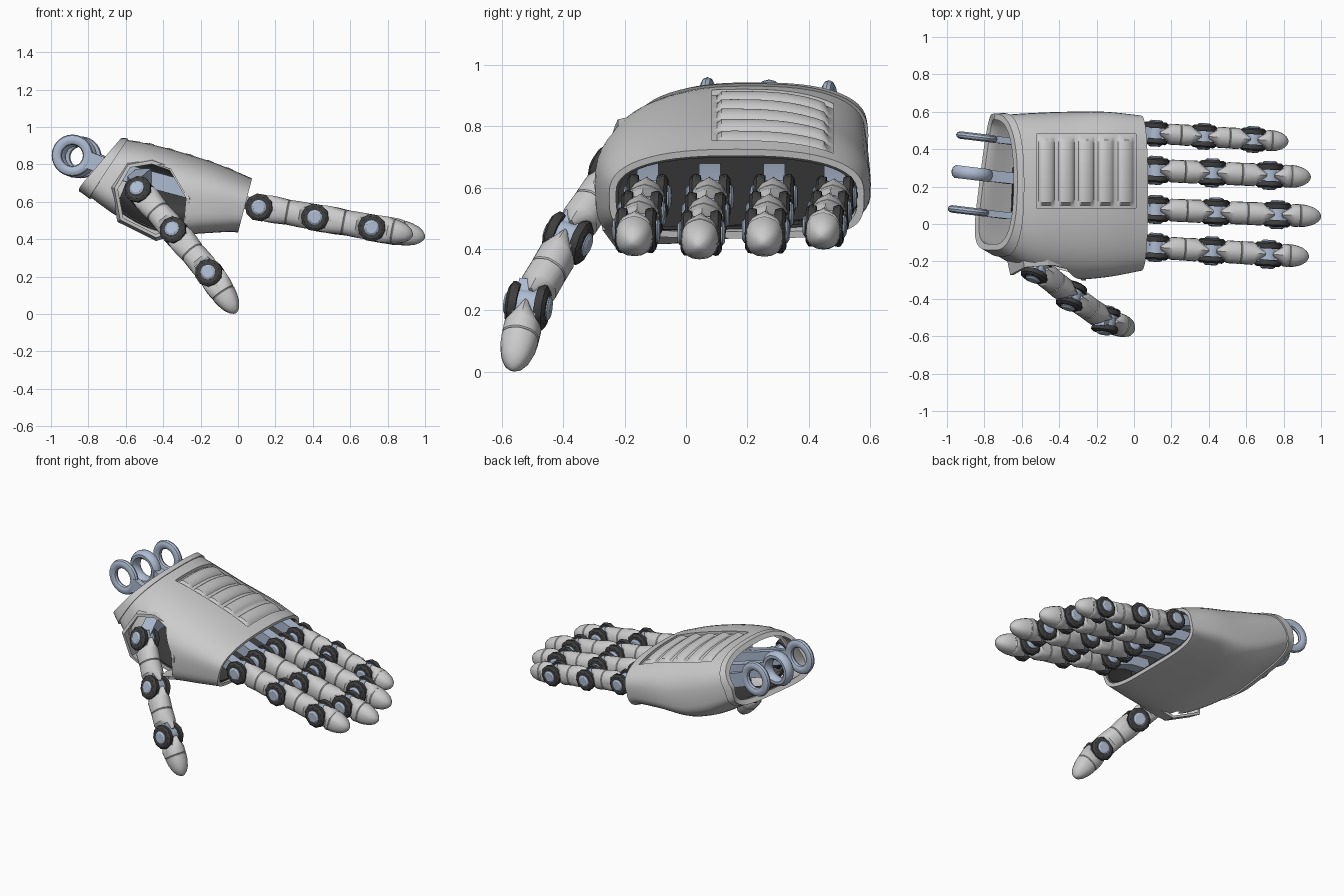
import bpy, bmesh, math
from mathutils import Vector, Matrix
from mathutils.bvhtree import BVHTree

if "Cube" in bpy.data.objects:
    bpy.data.objects.remove(bpy.data.objects["Cube"])

TAU = 2 * math.pi

def material(name, col):
    m = bpy.data.materials.new(name)
    m.diffuse_color = (*col, 1)
    m.use_nodes = True
    m.node_tree.nodes["Principled BSDF"].inputs["Base Color"].default_value = m.diffuse_color
    return m

DARK = material("dark_joint", (0.05, 0.05, 0.05))
BLUE = material("blue_steel", (0.42, 0.50, 0.64))

def shade(ob, angle=35):
    bpy.ops.object.select_all(action='DESELECT')
    ob.select_set(True)
    bpy.context.view_layer.objects.active = ob
    bpy.ops.object.shade_smooth_by_angle(angle=math.radians(angle))

def build(name, parts, mat=None, cyclic=False, angle=35):
    """One object from several lofts; each part is a list of point rings."""
    bm = bmesh.new()
    for rings in parts:
        vs = [[bm.verts.new(p) for p in r] for r in rings]
        n, m = len(vs), len(vs[0])
        for i in range(n if cyclic else n - 1):
            a, b = vs[i], vs[(i + 1) % n]
            for j in range(m):
                bm.faces.new((a[j], a[(j + 1) % m], b[(j + 1) % m], b[j]))
        if not cyclic:
            bm.faces.new(vs[0])
            bm.faces.new(vs[-1])
    bmesh.ops.recalc_face_normals(bm, faces=bm.faces)
    me = bpy.data.meshes.new(name)
    bm.to_mesh(me)
    bm.free()
    ob = bpy.data.objects.new(name, me)
    bpy.context.collection.objects.link(ob)
    if mat:
        me.materials.append(mat)
    shade(ob, angle)
    return ob

def cut(obs, cutter):
    for ob in obs:
        mod = ob.modifiers.new("cut", 'BOOLEAN')
        mod.operation, mod.object, mod.solver = 'DIFFERENCE', cutter, 'EXACT'
        bpy.context.view_layer.objects.active = ob
        bpy.ops.object.modifier_apply(modifier=mod.name)
        shade(ob)
    bpy.data.objects.remove(cutter)

# Palm sections, wrist to knuckles: top x, z, bottom x, z, y min, y max
SECTIONS = [(-.63, .935, -.865, .66, -.13, .58), (-.49, .915, -.65, .50, -.24, .592),
            (-.30, .865, -.43, .395, -.295, .6), (-.10, .80, -.21, .41, -.285, .6),
            (.075, .725, .0, .435, -.25, .58)]

def section(u):
    f = u * (len(SECTIONS) - 1)
    i = min(int(f), len(SECTIONS) - 2)
    t = f - i
    p0, p1, p2, p3 = [SECTIONS[max(0, min(len(SECTIONS) - 1, i + k))] for k in (-1, 0, 1, 2)]
    return [b + .5 * t * (c - a + t * (2 * a - 5 * b + 4 * c - d + t * (3 * (b - c) + d - a)))
            for a, b, c, d in zip(p0, p1, p2, p3)]

def palm_ring(u, off, n=56):
    xt, zt, xb, zb, y0, y1 = section(u)
    top, bot = Vector((xt, 0, zt)), Vector((xb, 0, zb))
    mid, half = (top + bot) / 2, (top - bot) / 2
    half *= 1 - off / half.length
    out = []
    for k in range(n):
        c, s = math.cos(TAU * k / n), math.sin(TAU * k / n)
        e = 2 / 2.5 if s > 0 else 2 / 4
        t = math.copysign(abs(s) ** e, s)
        p = mid + half * t
        p.y = (y0 + y1) / 2 + ((y1 - y0) / 2 - off) * math.copysign(abs(c) ** e, c)
        g = max(0, min(1, (p.y - y0) / (y1 - y0))) * max(0, -t)   # shallower on the little-finger side
        p.z += .09 * g * math.sin(math.pi * u) ** .7
        p.x += .09 * g * max(0, 1 - 3 * u)
        out.append(p)
    return out

def tube(name, u0, u1, outer, inner, steps, mat=None):
    us = [u0 + (u1 - u0) * k / steps for k in range(steps + 1)]
    return build(name, [[palm_ring(u, outer) for u in us] + [palm_ring(u, inner) for u in us[::-1]]],
                 mat, cyclic=True)

shell = tube("palm_shell", 0, 1, 0, .022, 20)
liner = tube("palm_liner", .22, .97, .024, .034, 14, DARK)
tube("wrist_collar", 0, .09, -.01, .012, 3)
build("palm_bulkhead", [[palm_ring(.66, .03), palm_ring(.69, .03)]], DARK)

# Recessed vent panel with five louvres on the back of the hand
bm = bmesh.new()
bm.from_mesh(shell.data)
tree = BVHTree.FromBMesh(bm)
bm.free()
VX, VW, VY, VD = -.52, .53, .085, .395
rows = []
for i in range(101):
    f = i / 100
    x, ring = VX + VW * f, []
    b = f * 5
    q = (b % 1 - .13) / .74
    bar = math.sin(math.pi * q) ** .45 if 0 < q < 1 else 0
    for j in range(27):
        g = j / 26
        fade = 1 if .06 < g < .94 else 0
        z = tree.ray_cast(Vector((x, VY + VD * g, 3)), Vector((0, 0, -1)))[0].z
        ring.append(Vector((x, VY + VD * g, z - .018 + .021 * bar * fade)))
    ring += [ring[-1] - Vector((0, 0, .012)), ring[0] - Vector((0, 0, .012))]
    rows.append(ring)
cut([shell], build("vent_cutter", [[[Vector((x, y, z)) for x, y in
    ((VX, VY), (VX + VW, VY), (VX + VW, VY + VD), (VX, VY + VD))] for z in (.66, 1.2)]]))
build("vent_louvres", [rows], angle=40)

# Thumb opening with a faceted flange: x, z, y
HOLE = [(-.65, .67, -.26), (-.58, .79, -.22), (-.46, .81, -.21), (-.36, .775, -.21),
        (-.27, .62, -.29), (-.285, .47, -.26), (-.44, .42, -.22), (-.62, .51, -.22)]
cut([shell, liner], build("thumb_cutter", [[[Vector((x, y, z)) for x, z, _ in HOLE] for y in (-.5, -.12)]]))
flange = []
for x, z, y in HOLE:
    e = Vector((x + .46, 0, z - .62)).normalized()
    flange.append([Vector((x, y + d, z)) + e * r for r, d in
                   ((-.008, -.012), (.012, -.012), (.03, .07), (.012, .07))])
build("thumb_flange", [flange], cyclic=True, angle=20)

# Helpers for finger parts
def frame(a, b, axis):
    X = (b - a).normalized()
    Y = (axis - X * axis.dot(X)).normalized()
    M = Matrix((X, Y, X.cross(Y))).transposed().to_4x4()
    M.translation = a
    return M

def along(M, prof, n=20):
    """Phalanx loft: profile of (x, half width, half height) with a dorsal ridge."""
    def pw(v):
        return math.copysign(abs(v) ** .85, v)
    return [[M @ Vector((x, w * pw(math.cos(TAU * k / n)),
                         h * pw(math.sin(TAU * k / n)) * (1.06 if k == n // 4 else 1)))
             for k in range(n)] for x, w, h in prof]

def turned(M, prof, n=14):
    """Pin loft around the hinge axis: profile of (y, radius)."""
    return [[M @ Vector((r * math.cos(TAU * k / n), y, r * math.sin(TAU * k / n)))
             for k in range(n)] for y, r in prof]

def beam(pts, w, h):
    """Bar along x-z points with half width w and half height h."""
    out = []
    for i, p in enumerate(pts):
        d = (Vector(pts[min(i + 1, len(pts) - 1)]) - Vector(pts[max(i - 1, 0)])).normalized()
        side = d.cross(Vector((0, 0, 1))).normalized()
        up = side.cross(d)
        out.append([Vector(p) + side * w * a + up * h * b for a, b in ((-1, -1), (1, -1), (1, 1), (-1, 1))])
    return out

def finger(name, pts, axis, s=1):
    pts, axis = [Vector(p) for p in pts], Vector(axis)
    shells, discs, pins = [], [], []
    for i in range(3):
        M = frame(pts[i], pts[i + 1], axis)
        l = (pts[i + 1] - pts[i]).length / s
        M = M @ Matrix.Scale(s, 4)
        g = l * .5
        prof = [(.018, .012, .066), (.05, .035, .07), (.085, .061, .07),
                (g - .004, .061, .065), (g, .058, .061), (g + .004, .061, .065)]
        if i < 2:
            prof += [(l - .085, .062, .067), (l - .052, .035, .067), (l - .025, .012, .062)]
        else:
            prof += [(.66 * l, .058, .059), (.82 * l, .047, .047), (.93 * l, .031, .03),
                     (.98 * l, .016, .015), (l, .005, .005)]
        shells.append(along(M, prof))
        for q in (-1, 1):
            discs.append(turned(M, [(q * .03, .07), (q * .046, .075), (q * .056, .074), (q * .066, .06)], 10))
            pins.append(turned(M, [(q * .05, .04), (q * .07, .04), (q * .077, .03)]))
        pins.append(turned(M, [(-.034, .055), (.034, .055)]))
        pins.append([[M @ Vector((x, y, z)) for y, z in ((-.04, -.045), (.04, -.045), (.04, .045), (-.04, .045))]
                     for x in (-.075 if i else -.04, .085)])
    build(name + "_segments", shells)
    build(name + "_joint_discs", discs, DARK)
    build(name + "_pins", pins, BLUE)

# Four fingers: name, base y, tip x, tip y, scale
tendons = []
for name, yb, xt, yt, s in (("index_finger", -.125, .935, -.175, 1), ("middle_finger", .078, 1.0, .04, 1),
                            ("ring_finger", .287, .945, .25, 1), ("little_finger", .485, .825, .44, .92)):
    a = Vector((.115, yb, .57))
    b = Vector((xt, yt, .57 - .16 * (xt - .115) / .885))
    finger(name, [a.lerp(b, t) for t in (0, .365, .735, 1)], (0, 1, 0), s)
    tendons.append(beam([(-.25, yb, .65), (-.05, yb, .63), (.10, yb, .575)], .035, .035))
build("finger_tendons", tendons, BLUE)

# Thumb
finger("thumb", [(-.52, -.235, .65), (-.335, -.385, .435), (-.15, -.515, .215), (-.01, -.565, .006)],
       (.285, .896, -.33))
build("thumb_tendon", [beam([(-.52, -.235, .65), (-.55, -.1, .70), (-.5, .05, .74)], .04, .04)], BLUE)

# Wrist rings with their arms running into the palm
for name, c, w in (("wrist_ring_near", (-.885, .07, .848), .021), ("wrist_ring_middle", (-.865, .27, .84), .036),
                   ("wrist_ring_far", (-.84, .465, .838), .021)):
    M = Matrix.Translation(c) @ Matrix.Rotation(-.12, 4, 'Z')
    ring = []
    for k in range(28):
        a = TAU * k / 28
        sect = [(.084 + .028 * math.cos(TAU * j / 10), w * math.sin(TAU * j / 10)) for j in range(10)]
        ring.append([M @ Vector((r * math.cos(a), y, r * math.sin(a))) for r, y in sect])
    build(name, [ring], BLUE, cyclic=True)
    x, y, z = c
    build(name + "_arm", [beam([(x + .075, y - .01, z - .02), (x + .2, y - .025, z - .07),
                                (-.25, y - .01, .66)], w * .85, .045)], BLUE)
